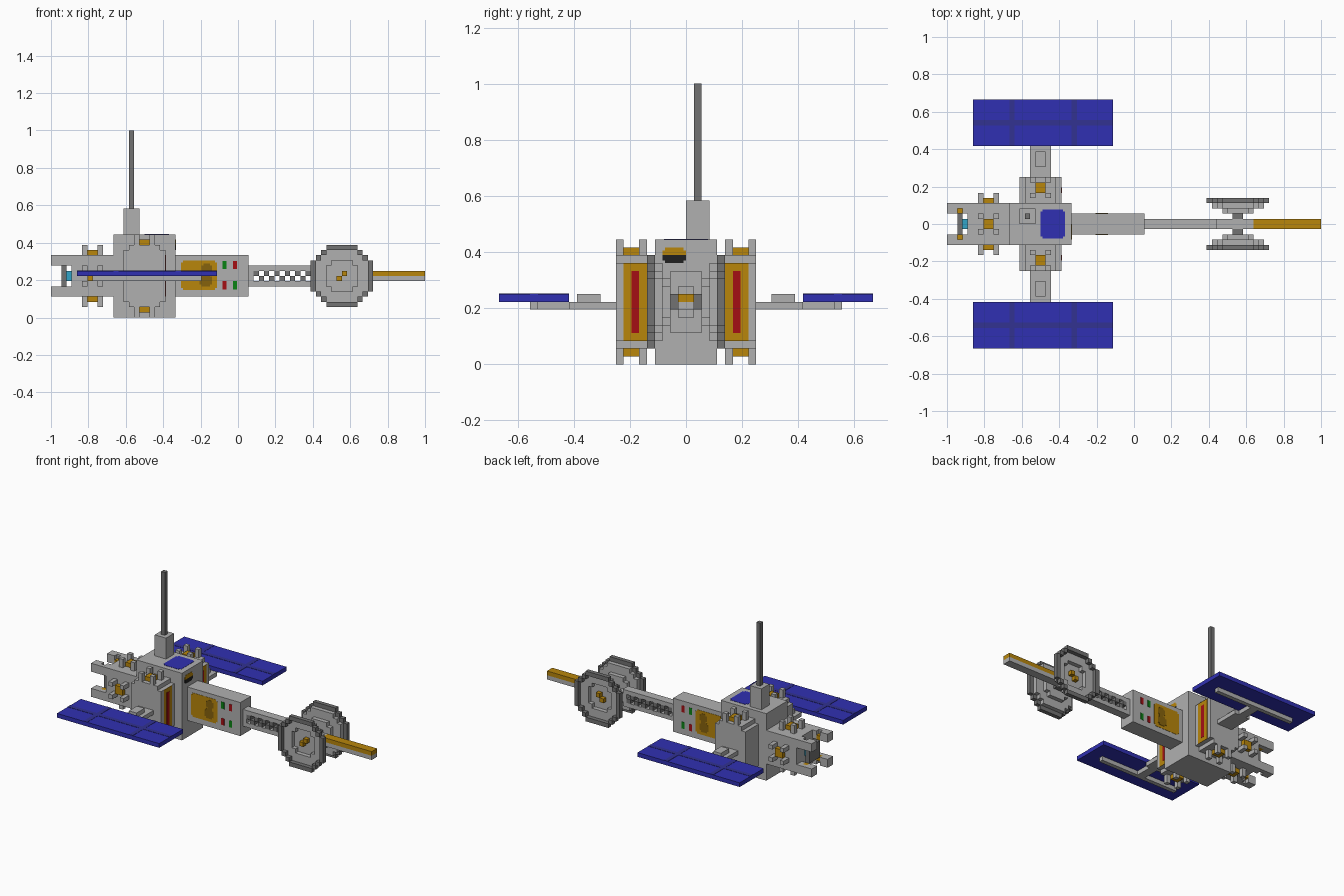
import bpy, bmesh

if "Cube" in bpy.data.objects:
    bpy.data.objects.remove(bpy.data.objects["Cube"], do_unlink=True)

U = 1 / 36          # one block; x runs 0..72 blocks, y is centred, z starts at 0
T = 0.06            # thickness of painted plates, in blocks


def material(name, rgb):
    lin = [(c / 255 / 12.92) if c < 11 else ((c / 255 + 0.055) / 1.055) ** 2.4 for c in rgb]
    m = bpy.data.materials.new(name)
    m.use_nodes = True
    m.diffuse_color = (*lin, 1)
    m.node_tree.nodes["Principled BSDF"].inputs["Base Color"].default_value = (*lin, 1)
    return m


GREY = material("hull grey", (176, 176, 176))
DARK = material("dark grey", (114, 114, 114))
GOLD = material("gold", (184, 134, 11))
BROWN = material("brown", (134, 98, 12))
BLUE = material("solar blue", (48, 48, 178))
NAVY = material("dull blue", (50, 50, 145))
RED = material("red", (165, 15, 20))
GREEN = material("green", (10, 130, 20))
CYAN = material("cyan", (50, 165, 200))
BLACK = material("black", (32, 32, 32))


def blocks(name, mat, boxes):
    """One object from boxes given as (x0, x1, y0, y1, z0, z1) in blocks."""
    bm = bmesh.new()
    for b in boxes:
        lo, hi = b[0::2], b[1::2]
        vs = bmesh.ops.create_cube(bm, size=1)["verts"]
        for v in vs:
            p = [(lo[i] if v.co[i] < 0 else hi[i]) for i in range(3)]
            v.co = ((p[0] - 36) * U, p[1] * U, p[2] * U)
    me = bpy.data.meshes.new(name)
    bm.to_mesh(me)
    bm.free()
    me.materials.append(mat)
    ob = bpy.data.objects.new(name, me)
    bpy.context.collection.objects.link(ob)
    return ob


def both(boxes):
    """Boxes plus their mirror images across y = 0."""
    return boxes + [(a, b, -d, -c, e, f) for a, b, c, d, e, f in boxes]


def rounded(x0, x1, z0, z1, c):
    """Rectangle with notched corners, as three slabs (x0, x1, z0, z1)."""
    return [(x0, x1, z0 + c, z1 - c), (x0 + c, x1 - c, z0, z0 + c), (x0 + c, x1 - c, z1 - c, z1)]


# Main body, antenna and equipment box
blocks("main_body", GREY, [(12, 24, -4, 4, 0, 16)])
blocks("antenna_base", GREY, [(14, 17, 0, 3, 16, 21)])
blocks("antenna_mast", DARK, [(15, 16, 1, 2, 21, 36)])
blocks("equipment_box", GREY, [(24, 38, -2, 2, 4, 12)])
blocks("roof_panel", BLUE, [(a, b, c, d, 16, 16 + T)
                            for a, b, c, d in rounded(18, 22.7, -2.8, 2.8, 0.4)])
blocks("sensor_hood", GOLD, [(24, 24 + T, -3, 0, 14, 14.6), (24, 24 + T, -2.7, -0.3, 14.6, 15)])
blocks("sensor_window", BLACK, [(24, 24 + T, -3, 0, 13.3, 14), (24, 24 + T, -2.7, -0.3, 13, 13.3)])

# Painted panels and lamps on both sides of the equipment box
blocks("box_gold_panel", GOLD, both([(a, b, 2, 2 + T, c, d)
                                     for a, b, c, d in rounded(25, 32, 5.3, 11, 0.4)]))
blocks("box_brown_spot", BROWN, both([(a, b, 2, 2 + 2 * T, c, d) for a, b, c, d in
       rounded(29, 31, 8.3, 10.4, 0.4) + rounded(28.6, 31, 6, 8.3, 0.4)]))
lamp = lambda x, z: (x, x + 0.8, 2, 2 + T, z, z + 1.6)
blocks("green_lamps", GREEN, both([lamp(33, 9.3), lamp(35, 5.4)]))
blocks("red_lamps", RED, both([lamp(33, 5.4), lamp(35, 9.3)]))

# Boom with a lattice of open cells, and the nose rod
blocks("boom_frame", GREY, [(38, 52, -1, 1, 9, 10), (38, 52, -1, 1, 6, 7),
                            (38, 39, -1, 1, 7, 9), (51, 52, -1, 1, 7, 9)])
blocks("boom_lattice", DARK, [(i, i + 1, -1, 1, 7 + i % 2, 8 + i % 2) for i in range(39, 51)])
blocks("nose_rod", GREY, [(52, 59, -1, 1, 7, 9), (59, 72, -1, 1, 7, 8)])
blocks("nose_rod_top", GOLD, [(59, 72, -1, 1, 8, 9)])


# Dishes: stepped round layers around x = 56, z = 8
def half_width(b, r, s):
    """Half width of a notched disc at row centre b."""
    return max(0, min(r, s - b + 0.5)) if b < r else 0


def disc(y0, y1, outer, inner=(0, 0)):
    out = []
    for k in range(-outer[0], outer[0]):
        b = abs(k + 0.5)
        w, h = half_width(b, *outer), half_width(b, *inner)
        spans = [(-w, -h), (h, w)] if h else [(-w, w)]
        out += [(56 + p, 56 + q, y0, y1, 8 + k, 9 + k) for p, q in spans]
    return out


blocks("dish_rims", DARK, both(disc(4, 5, (6, 8), (5, 7))))
blocks("dish_bowls", GREY, both(disc(3, 4, (5, 7), (3, 4)) + disc(2, 3, (3, 4))))
blocks("dish_feeds", GOLD, both([(56, 57, 3, 4, 8, 9), (55, 56, 3, 4, 7, 8)]))
blocks("dish_axle", DARK, both([(55, 57, 1, 2, 7, 9)]))

# Side pods with a striped panel on the +x face
blocks("side_pods", GREY, both([(a, b, 4, 9, c, d) for a, b, c, d in rounded(14, 22, 2, 14, 1)]))
blocks("pod_gold_panels", GOLD, both([(22, 22 + T, 5, 8, 3, 13)]))
blocks("pod_red_stripes", RED, both([(22, 22 + 2 * T, 6, 7, 4, 12)]))

# Clamps: a gold pad between four corner posts
pads, posts = [], []


def clamp(x, c, base, sign, axis):
    """Clamp centred at x and c, standing on the plane base of axis z or y."""
    def put(lst, x0, x1, c0, c1, h):
        lo, hi = sorted((base, base + sign * h))
        lst.append((x0, x1, c0, c1, lo, hi) if axis == "z" else (x0, x1, lo, hi, c0, c1))
    put(pads, x - 1, x + 1, c - 1, c + 1, 1)
    for dx in (-2, 1):
        for dc in (-2, 1):
            put(posts, x + dx, x + dx + 1, c + dc, c + dc + 1, 2)


for sign in (-1, 1):
    for c in (-7, 7):
        clamp(18, c, 8 + 6 * sign, sign, "z")
    clamp(8, 0, 8 + 4 * sign, sign, "z")
    clamp(8, 8, 4 * sign, sign, "y")
blocks("clamp_pads", GOLD, pads)
blocks("clamp_posts", GREY, posts)

# Tail module with docking claws
blocks("tail_module", GREY, [(4, 12, -4, 4, 4, 12)])
blocks("docking_window", CYAN, [(3, 4, -1, 1, 7, 9)])
blocks("docking_plate", DARK, [(2, 3, -2, 2, 6, 10)])
claws, inserts = [], []
for z0, z1, g0, g1 in ((10, 12, 10, 11), (4, 6, 5, 6)):
    claws += [(0, 2, 2, 4, z0, z1), (3, 4, 2, 4, z0, z1)]
    inserts.append((2, 3, 2, 3, g0, g1))
    claws.append((2, 3, 3, 4, z0, z1))
blocks("docking_claws", GREY, both(claws))
blocks("docking_inserts", GOLD, both(inserts))

# Solar wings: arm, spar, panel and its grid strips
blocks("wing_arms", GREY, both([(16, 20, 9, 15, 7, 8), (17, 19, 15, 19, 7, 8),
                                (17, 19, 11, 14, 8, 9)]))
blocks("wing_spars", GREY, both([(8, 29, 19, 20, 7, 8)]))
blocks("solar_panels", BLUE, both([(5, 32, 15, 24, 8, 9)]))
blocks("panel_strips", NAVY, both([(5, 32, 19, 20, 9, 9 + T)] +
       [(x, x + 1, a, b, 9, 9 + T) for x in (12, 24) for a, b in ((15, 19), (20, 24))]))
